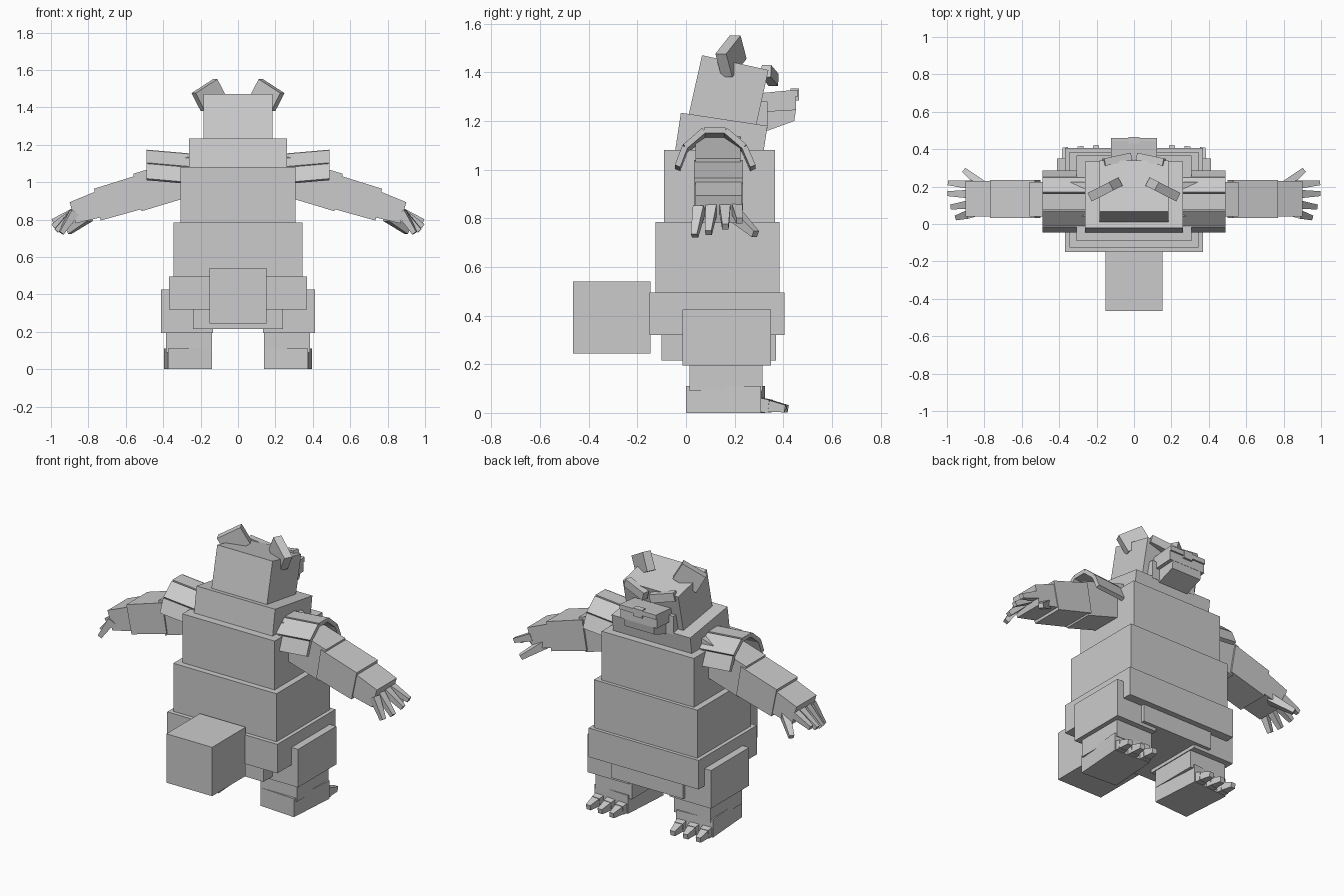
import bpy
from math import radians
from mathutils import Vector, Matrix

cube = bpy.data.objects.get("Cube")
if cube:
    bpy.data.objects.remove(cube, do_unlink=True)

GREY = (0.6, 0.6, 0.6, 1.0)
mat = bpy.data.materials.new("plain grey")
mat.use_nodes = True
mat.diffuse_color = GREY
mat.node_tree.nodes["Principled BSDF"].inputs["Base Color"].default_value = GREY


def rot(angle, axis):
    return Matrix.Rotation(radians(angle), 3, axis)


def make(name, verts, faces, pair=False):
    """Mesh object; pair=True mirrors it across x = 0."""
    mesh = bpy.data.meshes.new(name)
    mesh.from_pydata(verts, [], faces)
    mesh.materials.append(mat)
    obj = bpy.data.objects.new(name, mesh)
    bpy.context.collection.objects.link(obj)
    # consistent outward normals
    import bmesh
    bm = bmesh.new()
    bm.from_mesh(mesh)
    bmesh.ops.recalc_face_normals(bm, faces=bm.faces)
    bm.to_mesh(mesh)
    bm.free()
    if pair:
        mod = obj.modifiers.new("Mirror", 'MIRROR')
        mod.use_mirror_merge = False
    return obj


def skin(name, near, far, pair=False):
    """Closed solid joining two outlines with equal point counts."""
    n = len(near)
    faces = [tuple(range(n)), tuple(range(n, 2 * n))]
    faces += [(i, (i + 1) % n, n + (i + 1) % n, n + i) for i in range(n)]
    return make(name, list(near) + list(far), faces, pair)


def box(name, centre, size, turn=Matrix.Identity(3), pair=False):
    c, half = Vector(centre), Vector(size) / 2
    ring = [(-1, -1), (1, -1), (1, 1), (-1, 1)]
    ends = [[c + turn @ Vector((x * half.x, y * half.y, z * half.z))
             for x, y in ring] for z in (-1, 1)]
    return skin(name, ends[0], ends[1], pair)


def block(name, x, y, z, pair=False):
    """Straight box from its ranges."""
    r = list(zip(x, y, z))
    return box(name, [(a + b) / 2 for a, b in zip(*r)],
               [b - a for a, b in zip(*r)], pair=pair)


def prism_x(name, half, outline):
    return skin(name, [(-half, y, z) for y, z in outline],
                [(half, y, z) for y, z in outline])


def prism_y(name, y0, y1, outline):
    return skin(name, [(x, y0, z) for x, z in outline],
                [(x, y1, z) for x, z in outline], True)


def spike(name, a, b, wide, thin):
    """Tapered square finger or claw from a to b."""
    a, b = Vector(a), Vector(b)
    d = (b - a).normalized()
    u = d.cross(Vector((0, 0, 1))).normalized()
    v = d.cross(u)
    ring = [(-1, -1), (1, -1), (1, 1), (-1, 1)]
    return skin(name, [a + (u * i + v * j) * wide / 2 for i, j in ring],
                [b + (u * i + v * j) * thin / 2 for i, j in ring], True)


# Torso tiers
for name, half, y, z in [
        ("pelvis", .24, (-.10, .37), (.215, .33)),
        ("hips", .368, (-.15, .405), (.32, .495)),
        ("belly", .345, (-.125, .385), (.495, .785)),
        ("chest", .308, (-.09, .365), (.785, 1.08)),
        ("tail", .153, (-.465, -.145), (.245, .54))]:
    block(name, (-half, half), y, z)

# Neck and head lean forward
box("neck", (0, .142, 1.108), (.525, .36, .20), rot(-8.6, 'X'))
box("head", (0, .173, 1.308), (.37, .28, .27), rot(-12.6, 'X'))

# Face
block("cheeks", (-.15, .15), (.26, .335), (1.17, 1.28))
prism_x("muzzle", .122, [(.28, 1.312), (.45, 1.328), (.453, 1.245), (.28, 1.235)])
prism_x("jaw", .1, [(.27, 1.24), (.452, 1.247), (.445, 1.2), (.335, 1.16), (.27, 1.155)])
block("lip", (-.122, .122), (.445, .461), (1.3, 1.328))
block("nose", (-.03, .03), (.43, .464), (1.285, 1.333))
box("brow", (.09, .345, 1.387), (.15, .04, .05), rot(-12, 'Z') @ rot(-14, 'Y'), True)
box("ear", (.155, .185, 1.466), (.15, .05, .11), rot(-27, 'Z') @ rot(30, 'Y'), True)

# Arms
prism_y("upper_arm", .04, .225, [(.25, 1.14), (.56, 1.045), (.515, .845), (.25, .925)])
prism_y("forearm", .033, .235, [(.53, 1.04), (.77, .965), (.735, .795), (.50, .86)])
prism_y("hand", .04, .23, [(.75, .955), (.90, .893), (.868, .78), (.72, .815)])

# Fingers and thumb
for i, (y, tip) in enumerate([(.055, (.945, .035, .728)), (.105, (.972, .092, .74)),
                              (.16, (.99, .162, .765)), (.21, (.99, .22, .79))]):
    spike(f"finger_{i + 1}", (.875, y, .84), tip, .045, .026)
spike("thumb", (.80, .20, .815), (.905, .285, .735), .05, .028)

# Shoulder armour: an arch of separate thin plates
arch = [(-.035, 1.015), (-.004, 1.095), (.074, 1.162), (.162, 1.162), (.24, 1.095), (.275, 1.015)]
for i, ends in enumerate(zip(arch, arch[1:])):
    p, q = (Vector(e) for e in ends)
    d = (q - p).normalized()
    n = Vector((-d.y, d.x)) * .012
    outline = [p - n, q - n, q + n, p + n]
    skin(f"shoulder_plate_{i + 1}", [(.26, y, z - .02) for y, z in outline],
         [(.49, y, z) for y, z in outline], True)

# Legs, with feet turned slightly outward
block("thigh", (.135, .412), (-.015, .35), (.195, .425), True)
block("shin", (.14, .385), (.015, .315), (.09, .21), True)
splay = rot(-4, 'Z')
foot = Vector((.268, .162, .055))
box("foot", foot, (.235, .31, .11), splay, True)
for i, x in enumerate((-.082, 0, .082)):
    base = foot + splay @ Vector((x, .14, -.022))
    knuckle = foot + splay @ Vector((x, .185, -.027))
    tip = foot + splay @ Vector((x, .252, -.038))
    spike(f"toe_{i + 1}", base, knuckle, .06, .052)
    spike(f"toe_claw_{i + 1}", knuckle, tip, .048, .03)
